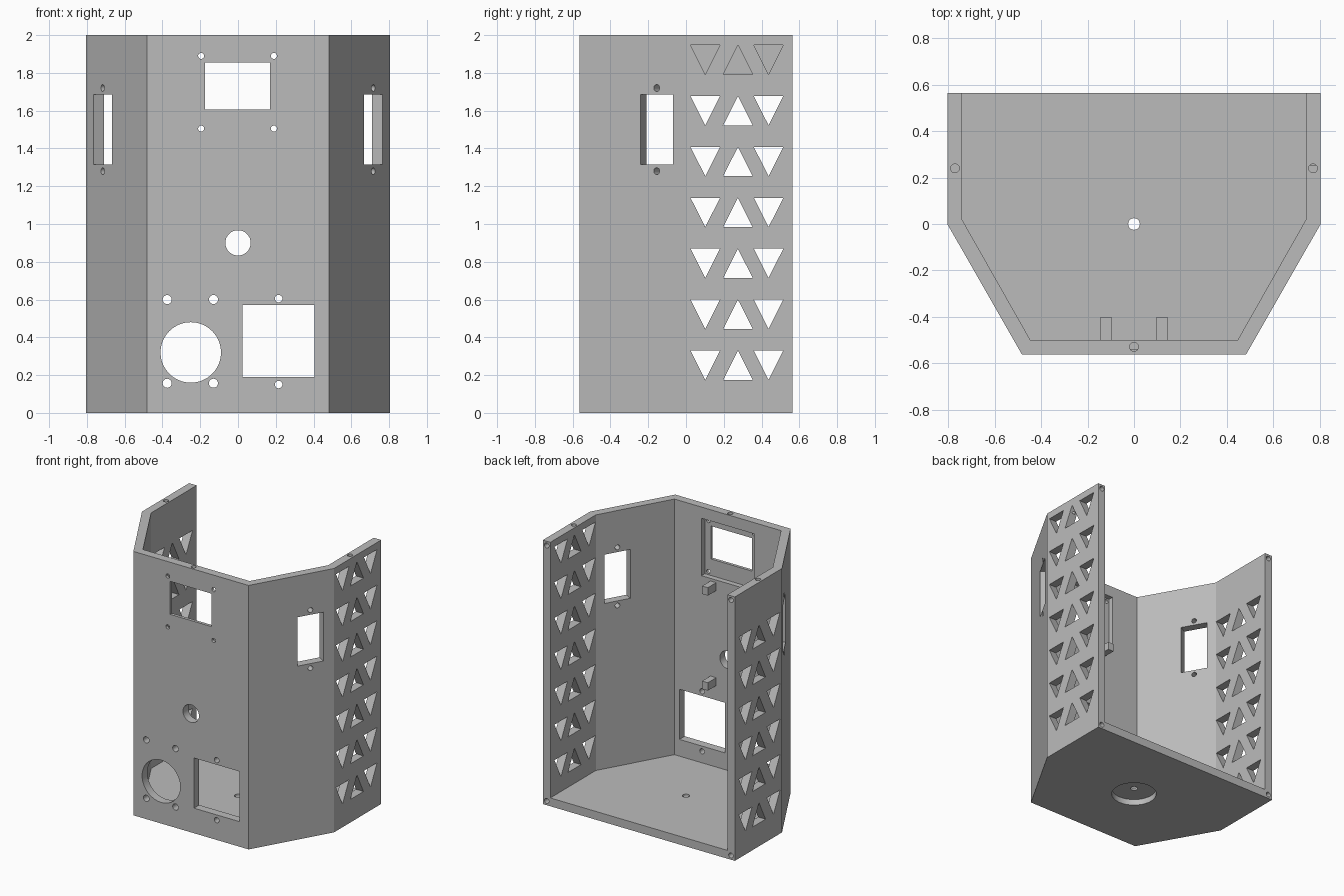
import bpy, bmesh, math
from mathutils import Matrix, Vector

if "Cube" in bpy.data.objects:
    bpy.data.objects.remove(bpy.data.objects["Cube"], do_unlink=True)

grey = bpy.data.materials.new("plain grey")
grey.use_nodes = True
tone = (0.5, 0.5, 0.5, 1)
grey.diffuse_color = tone
grey.node_tree.nodes["Principled BSDF"].inputs["Base Color"].default_value = tone

X, Y, Z = Vector((1, 0, 0)), Vector((0, 1, 0)), Vector((0, 0, 1))
WALL = 0.063
TOP = 2.0


def frame(origin, u, v):
    """Local axes u, v and their normal, placed at origin."""
    m = Matrix((u, v, u.cross(v))).transposed().to_4x4()
    m.translation = origin
    return m


FRONT = frame((0, 0, 0), X, Z)      # normal is -y
SIDE = frame((0, 0, 0), Y, Z)       # normal is +x
PLAN = frame((0, 0, 0), X, Y)       # normal is +z


def rect(u0, u1, v0, v1):
    return [(u0, v0), (u1, v0), (u1, v1), (u0, v1)]


def circle(u, v, r, n=32):
    return [(u + r * math.cos(math.tau * i / n), v + r * math.sin(math.tau * i / n))
            for i in range(n)]


def prism(bm, pts, m, w0, w1):
    """Extrude a flat outline from w0 to w1 along the frame's normal."""
    lo = [bm.verts.new(m @ Vector((u, v, w0))) for u, v in pts]
    hi = [bm.verts.new(m @ Vector((u, v, w1))) for u, v in pts]
    faces = [bm.faces.new(lo[::-1]), bm.faces.new(hi)]
    for i in range(len(pts)):
        j = (i + 1) % len(pts)
        faces.append(bm.faces.new((lo[i], lo[j], hi[j], hi[i])))
    bmesh.ops.recalc_face_normals(bm, faces=faces)


def make(name, shapes):
    bm = bmesh.new()
    for s in shapes:
        prism(bm, *s)
    mesh = bpy.data.meshes.new(name)
    bm.to_mesh(mesh)
    bm.free()
    mesh.materials.append(grey)
    ob = bpy.data.objects.new(name, mesh)
    bpy.context.collection.objects.link(ob)
    return ob


def cut(ob, shapes):
    cutter = make("cutter", shapes)
    cutter.hide_render = True
    mod = ob.modifiers.new("cut", "BOOLEAN")
    mod.operation, mod.solver, mod.object = "DIFFERENCE", "EXACT", cutter
    bpy.context.view_layer.objects.active = ob
    bpy.ops.object.modifier_apply(modifier=mod.name)
    bpy.data.objects.remove(cutter, do_unlink=True)


def mirrored(half):
    return half + [(-x, y) for x, y in reversed(half)]


# Housing: six-sided shell with a floor, open at the top and back
outer = mirrored([(0.483, -0.563), (0.805, 0), (0.805, 0.565)])
inner = mirrored([(0.447, -0.5), (0.742, 0.02), (0.742, 0.8)])
housing = make("housing", [(outer, PLAN, 0, TOP)])
cut(housing, [(inner, PLAN, WALL, TOP + 0.2)])

# Recesses: display seat inside the front, round pocket under the floor
cut(housing, [(rect(-0.22, 0.22, 1.48, 1.915), FRONT, 0.4, 0.54),
              (circle(0, 0, 0.158, 48), PLAN, -0.1, 0.045)])

# Front panel openings, round holes and their screw holes
through = (FRONT, 0.3, 0.7)
front_holes = [rect(-0.175, 0.17, 1.605, 1.855), rect(0.025, 0.405, 0.19, 0.57),
               circle(0, 0.9, 0.067), circle(-0.25, 0.32, 0.16, 64)]
front_holes += [circle(u, v, 0.016, 20) for u in (-0.195, 0.19) for v in (1.505, 1.89)]
front_holes += [circle(u, v, 0.024, 20) for u in (-0.375, -0.13) for v in (0.157, 0.6)]
front_holes += [circle(0.215, v, 0.02, 20) for v in (0.15, 0.605)]
cut(housing, [(h, *through) for h in front_holes])

# Slanted panels: a tall slot with a screw hole above and below
slots = []
for s in (1, -1):
    along = Vector((s * 0.322, 0.563, 0)).normalized()
    slant = frame((s * 0.716, -0.155, 1.5), along, Z)
    for h in [rect(-0.098, 0.098, -0.185, 0.185),
              circle(0, 0.22, 0.018, 20), circle(0, -0.22, 0.018, 20)]:
        slots.append((h, slant, -0.12, 0.12))
cut(housing, slots)

# Side vents: rows of alternating triangles, one row fewer on the right
vents = []
for s, rows in ((1, 7), (-1, 6)):
    for row in range(rows):
        top = 0.33 + 0.2695 * row
        for y, tip in ((0.102, -1), (0.275, 1), (0.437, -1)):
            base, apex = (top - 0.155, top) if tip > 0 else (top, top - 0.155)
            tri = [(y - 0.078, base), (y + 0.078, base), (y, apex)]
            vents.append((tri, SIDE, *sorted((s * 0.7, s * 0.85))))
cut(housing, vents)

# Screw holes in the rims, and the hole through the floor
rim = [(circle(u, v, 0.019, 20), PLAN, 1.9, 2.1)
       for u, v in ((-0.772, 0.24), (0.772, 0.24), (0, -0.53))]
rim += [(circle(u, v, 0.019, 20), FRONT, -0.7, -0.46)
        for u in (-0.772, 0.772) for v in (0.032, 1.968)]
rim.append((circle(0, 0, 0.025, 24), PLAN, -0.1, 0.2))
cut(housing, rim)

bpy.ops.object.select_all(action="DESELECT")
housing.select_set(True)
bpy.context.view_layer.objects.active = housing
bpy.ops.object.shade_smooth_by_angle(angle=math.radians(20))

# Board posts on the inside of the front
for u, side in ((0.121, "left"), (-0.121, "right")):
    for v, level in ((0.71, "lower"), (1.43, "upper")):
        make(f"{side}_{level}_post",
             [(rect(u - 0.024, u + 0.024, v - 0.03, v + 0.03), FRONT, 0.4, 0.51)])
